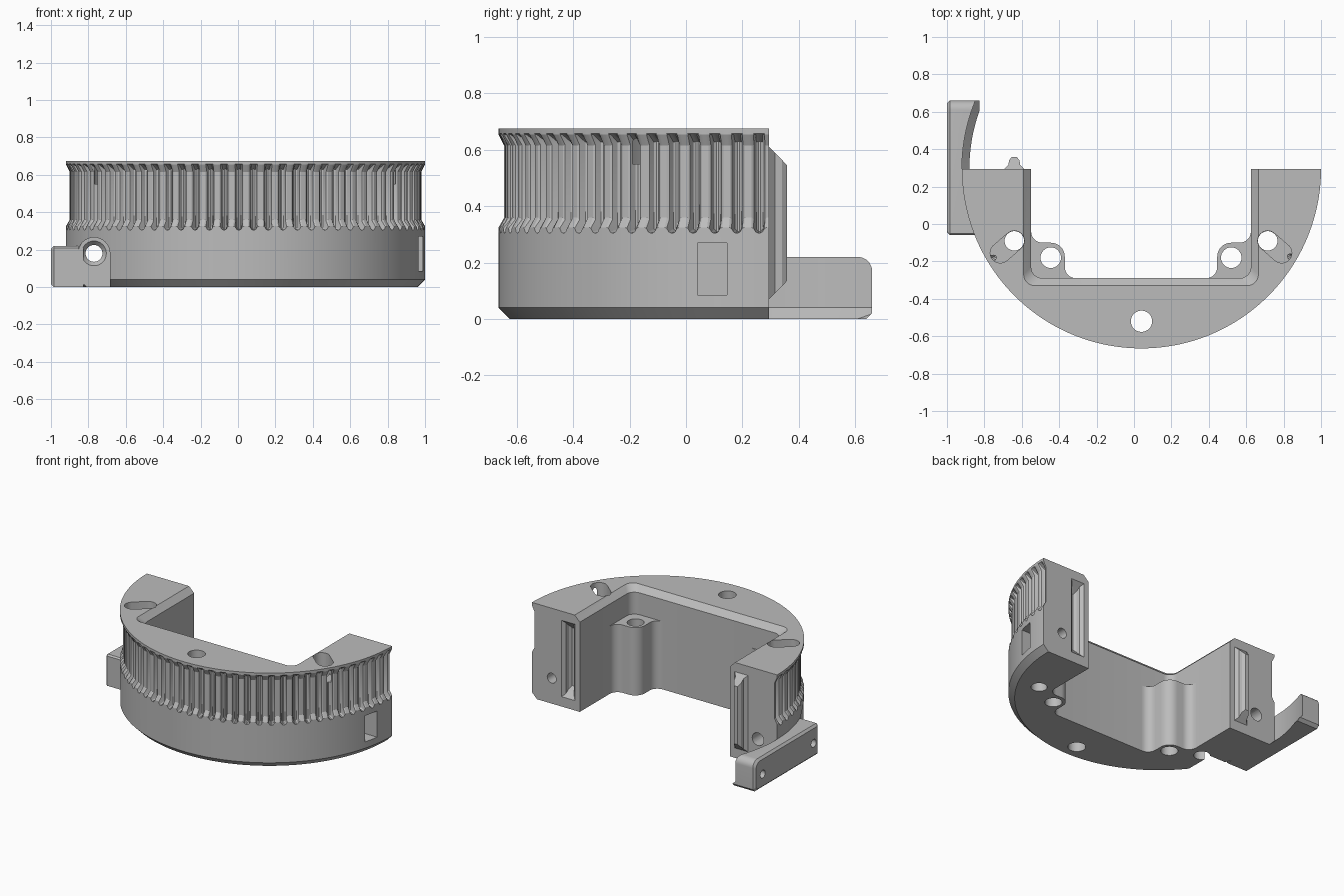
import bpy, bmesh
from math import sin, cos, pi, radians
from mathutils import Vector, Matrix

if "Cube" in bpy.data.objects:
    bpy.data.objects.remove(bpy.data.objects["Cube"])

CX, CY, R = 0.04, 0.295, 0.96      # ring centre and rim radius
TOP = 0.675
FLIP = 0.075                       # x mirrors to FLIP - x

grey = bpy.data.materials.new("plain grey")
grey.use_nodes = True
grey.diffuse_color = (0.5, 0.5, 0.5, 1)
grey.node_tree.nodes["Principled BSDF"].inputs["Base Color"].default_value = (0.5, 0.5, 0.5, 1)


def finish(name, bm):
    bmesh.ops.recalc_face_normals(bm, faces=bm.faces[:])
    mesh = bpy.data.meshes.new(name)
    bm.to_mesh(mesh)
    bm.free()
    mesh.materials.append(grey)
    ob = bpy.data.objects.new(name, mesh)
    bpy.context.collection.objects.link(ob)
    return ob


def loft(name, rings):
    """Skin a stack of equal-length closed outlines and cap both ends."""
    bm = bmesh.new()
    rows = [[bm.verts.new(p) for p in ring] for ring in rings]
    n = len(rows[0])
    for a, b in zip(rows, rows[1:]):
        for i in range(n):
            j = (i + 1) % n
            bm.faces.new((a[i], a[j], b[j], b[i]))
    bm.faces.new(rows[0])
    bm.faces.new(rows[-1])
    return finish(name, bm)


def prism(name, outline, z0, z1):
    return loft(name, [[(x, y, z) for x, y in outline] for z in (z0, z1)])


def box(name, x0, x1, y0, y1, z0, z1):
    return prism(name, [(x0, y0), (x1, y0), (x1, y1), (x0, y1)], z0, z1)


def rod(name, start, end, r, r_end=None):
    a, b = Vector(start), Vector(end)
    bm = bmesh.new()
    turn = (b - a).to_track_quat('Z', 'Y').to_matrix().to_4x4()
    bmesh.ops.create_cone(bm, cap_ends=True, segments=32, radius1=r,
                          radius2=r if r_end is None else r_end, depth=(b - a).length,
                          matrix=Matrix.Translation((a + b) / 2) @ turn)
    return finish(name, bm)


def arc(x, y, r, a0, a1, n=8):
    angles = [radians(a0 + (a1 - a0) * i / n) for i in range(n + 1)]
    return [(x + r * cos(a), y + r * sin(a)) for a in angles]


def cut(ob, *cutters):
    for c in cutters:
        mod = ob.modifiers.new("cut", 'BOOLEAN')
        mod.operation, mod.solver, mod.object = 'DIFFERENCE', 'EXACT', c
        dg = bpy.context.evaluated_depsgraph_get()
        ob.data = bpy.data.meshes.new_from_object(ob.evaluated_get(dg))
        ob.modifiers.clear()
        bpy.data.objects.remove(c)


# Half-round body with a fluted band between the base and the top lip
TEETH, SHAPE = 38, [0, 0, 0, 0.15, 0.8, 1, 1, 0.8, 0.15, 0]
STEPS = TEETH * len(SHAPE)


def layer(z, r, valley_z=None, valley_r=None):
    pts = []
    for i in range(STEPS + 1):
        a = pi + pi * i / STEPS
        f = SHAPE[i % len(SHAPE)]
        rr = r if valley_r is None else r + (valley_r - r) * f
        zz = z if valley_z is None else z + (valley_z - z) * f
        pts.append((CX + rr * cos(a), CY + rr * sin(a), zz))
    return pts


body = loft("half_ring_body", [
    layer(0, 0.92), layer(0.04, R), layer(0.325, R, 0.305),
    layer(0.36, 0.94, 0.31, 0.908), layer(0.615, 0.94, 0.63, 0.908),
    layer(0.655, R, 0.655, 0.955), layer(0.658, R), layer(TOP, R)])


# Central opening, flared at the top
def opening(z, grow):
    x0, x1, y0, r = -0.55 - grow, 0.625 + grow, -0.29 - grow, 0.06
    pts = [(x1, 0.6), (x0, 0.6)] + arc(x0 + r, y0 + r, r, 180, 270) + arc(x1 - r, y0 + r, r, 270, 360)
    return [(x, y, z) for x, y in pts]


cut(body, loft("opening_cutter", [opening(-0.1, 0), opening(0.635, 0),
                                  opening(TOP, 0.04), opening(0.8, 0.04)]))

# Vertical holes with slanting pockets at the top
cut(body, rod("front_hole", (CX, -0.52, -0.1), (CX, -0.52, 0.8), 0.057))
for side in (1, -1):
    def place(pts, s=side):
        return [(x if s > 0 else FLIP - x, y) for x, y in pts]
    hx, hy = -0.64, -0.09
    pocket = arc(hx, hy, 0.054, -45, 135) + arc(-0.715, -0.155, 0.054, 135, 315)
    centre = place([(hx, hy)])[0]
    cut(body, prism("pocket", place(pocket), 0.55, 0.8),
        rod("side_hole", (*centre, -0.1), (*centre, 0.8), 0.052))

    # Corner screw boss, filleted into both walls
    boss = ([(-0.03, -0.03), (-0.03, 0.25)] + arc(0.06, 0.25, 0.06, 180, 270)
            + arc(0.105, 0.115, 0.075, 90, 0) + arc(0.24, 0.06, 0.06, 180, 270) + [(0.24, -0.03)])
    outline = place([(u - 0.55, v - 0.29) for u, v in boss])
    bx, by = place([(-0.445, -0.18)])[0]
    ob = prism("right_screw_boss" if side > 0 else "left_screw_boss", outline, 0, 0.48)
    cut(ob, rod("boss_hole", (bx, by, -0.1), (bx, by, 0.6), 0.055))

# Clamp bolt: through hole and open notch on one leg, nut window on the other
BX, BZ = -0.77, 0.18
cut(body,
    box("notch", -1.2, BX + 0.085, -0.5, -0.06, -0.1, BZ),
    rod("counterbore", (BX, -0.5, BZ), (BX, -0.06, BZ), 0.085),
    rod("bolt_hole", (BX, -0.2, BZ), (BX, 0.4, BZ), 0.045),
    rod("bolt_chamfer", (BX, -0.07, BZ), (BX, -0.03, BZ), 0.075, 0.04),
    box("nut_window", 0.8, 1.1, 0.04, 0.145, 0.085, 0.27),
    rod("nut_bolt_hole", (FLIP - BX, 0.1, BZ), (FLIP - BX, 0.4, BZ), 0.035))


# Alignment rib on one leg and its matching groove in the other
def rib(name, x, flip):
    rings = []
    for y, w, inset in ((0.22, 0.052, 0), (0.295, 0.052, 0), (0.315, 0.032, 0.02),
                        (0.34, 0.028, 0.045), (0.358, 0.014, 0.065)):
        y = 2 * CY - y if flip else y
        lo, hi = 0.07 + inset, 0.61 - inset
        rings.append([(x - w, y, lo), (x + w, y, lo), (x + w, y, hi), (x - w, y, hi)])
    return loft(name, rings)


rib("alignment_rib", -0.64, False)
cut(body, rib("groove", FLIP + 0.64, True))

# Side arm: rounded plate whose inner face follows the ring
profile = ([(-0.06, 0), (0.64, 0), (0.66, 0.02)] + arc(0.61, 0.17, 0.05, 0, 90)
           + [(-0.05, 0.22), (-0.06, 0.21)])
my, mz = 0.3, 0.11


def slab(x, k):
    return [(x, my + (y - my) * (1 - k / 0.36), mz + (z - mz) * (1 - k / mz)) for y, z in profile]


arm = loft("side_arm", [slab(-1, 0.015), slab(-0.985, 0), slab(-0.825, 0)])


def half_disc(z, r):
    pts = arc(CX, CY, r, 0, 180, 160)
    return [(x, y, z) for x, y in pts]


cut(arm, loft("arm_curve", [half_disc(-0.04, 0.88), half_disc(0.04, R), half_disc(0.4, R)]))
for y in (0.57, 0.0):
    cut(arm, rod("arm_hole", (-1.1, y, 0.1), (-0.95, y, 0.1), 0.028))

# Smooth shading with sharp edges kept
bpy.ops.object.select_all(action='DESELECT')
for ob in bpy.context.collection.objects:
    if ob.type == 'MESH' and ob.data.materials and ob.data.materials[0] == grey:
        ob.select_set(True)
        bpy.context.view_layer.objects.active = ob
bpy.ops.object.shade_smooth_by_angle(angle=radians(25))
